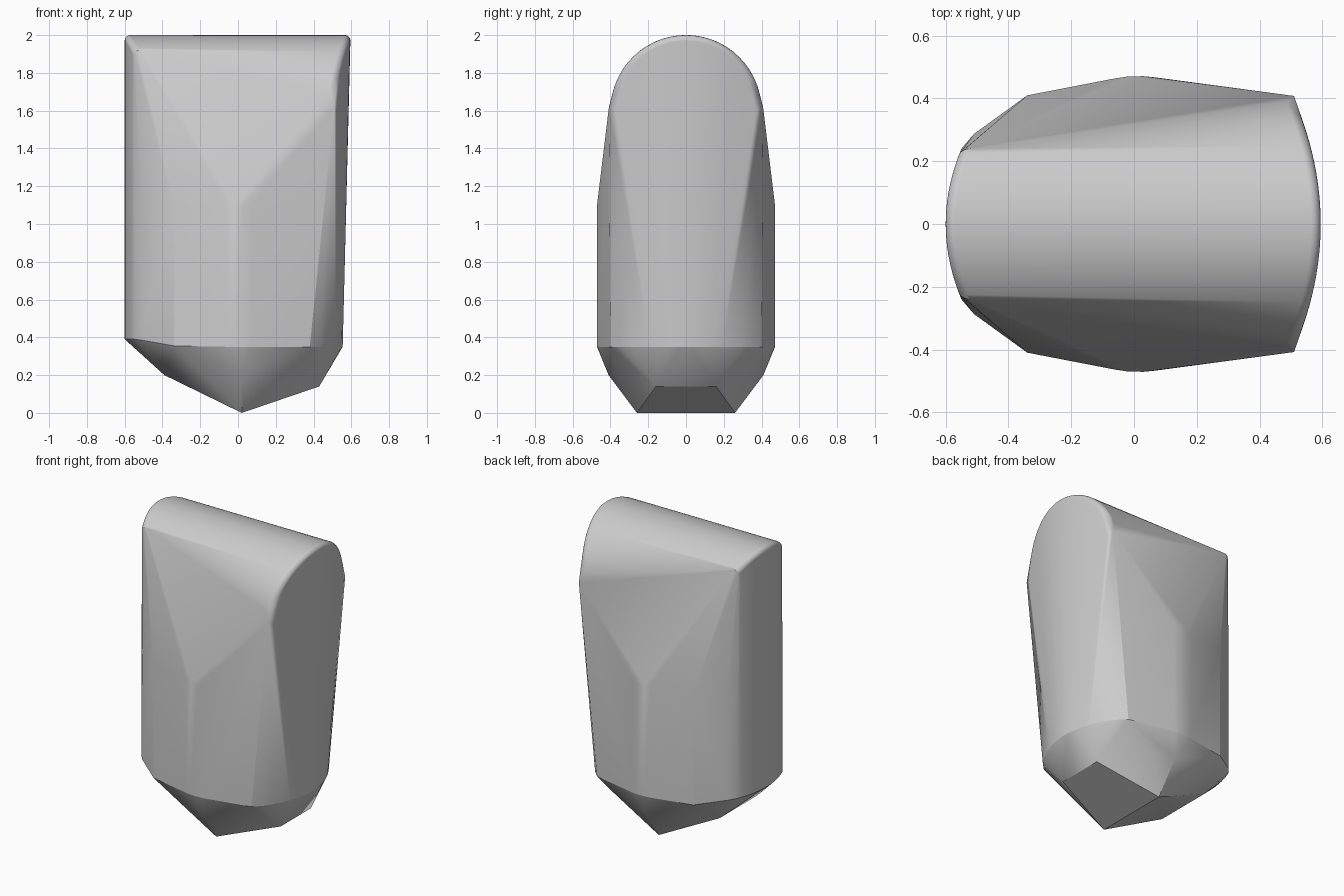
import bpy, bmesh, math

cube = bpy.data.objects.get("Cube")
if cube:
    bpy.data.objects.remove(cube)

mat = bpy.data.materials.new("plain_grey")
mat.use_nodes = True
grey = (0.6, 0.6, 0.6, 1)
mat.diffuse_color = grey
mat.node_tree.nodes["Principled BSDF"].inputs["Base Color"].default_value = grey

RADIUS, CENTRE, FILLET = 0.4, 1.6, 0.03
bm = bmesh.new()


def pair(x, y, z):
    """Add a point and its mirror across the y = 0 plane."""
    for s in ((1, -1) if y > 0.001 else (1,)):
        bm.verts.new((x, s * y, z))


def bowed(end, drop, width, y):
    """Plan curve of an end wall, set back towards its sides."""
    return end - math.copysign(drop, end) * (y / width) ** 2


# Rounded roof: an arc at each end, with a filleted rim
def roof_end(end, drop, width, steps=14):
    limit = math.asin(min(1, width / RADIUS))
    for i in range(steps + 1):
        a = limit * i / steps
        for k in range(7):
            t = math.pi / 2 * k / 6
            r = RADIUS - FILLET * (1 - math.sin(t))
            y = r * math.sin(a)
            inset = math.copysign(FILLET * (1 - math.cos(t)), end)
            pair(bowed(end, drop, width, y) - inset, y, CENTRE + r * math.cos(a))


roof_end(0.595, 0.085, 0.4)
roof_end(-0.6, 0.05, 0.24)
pair(0.51, 0.408, 1.62)


# Foot of each end wall
def wall_foot(end, drop, width, z, steps=6):
    for i in range(steps + 1):
        y = width * (2 * i + 1) / (2 * steps + 1)
        pair(bowed(end, drop, width, y), y, z)


wall_foot(-0.6, 0.05, 0.24, 0.39)
wall_foot(0.555, 0.125, 0.35, 0.35)
pair(0.38, 0.4, 0.35)

# Upright flank ridges, the middle one softly rounded
for x, y, foot in ((-0.51, 0.287, 0.385), (-0.34, 0.41, 0.355), (-0.06, 0.464, 0.35),
                   (-0.02, 0.47, 0.35), (0.03, 0.471, 0.35), (0.07, 0.467, 0.35)):
    pair(x, y, foot)
    pair(x, y, 1.1)

# Faceted underside and keel
for p in ((0.02, 0.26, 0), (0.02, 0.41, 0.2), (0.16, 0.365, 0.2),
          (0.43, 0.16, 0.14), (-0.39, 0.2, 0.2)):
    pair(*p)

# Close the points into one convex body
bmesh.ops.convex_hull(bm, input=bm.verts[:])
loose = [v for v in bm.verts if not v.link_faces]
bmesh.ops.delete(bm, geom=loose, context='VERTS')
bmesh.ops.dissolve_limit(bm, angle_limit=math.radians(0.5),
                         verts=bm.verts[:], edges=bm.edges[:])
bmesh.ops.recalc_face_normals(bm, faces=bm.faces[:])

mesh = bpy.data.meshes.new("faceted_body")
bm.to_mesh(mesh)
bm.free()
mesh.materials.append(mat)
body = bpy.data.objects.new("faceted_body", mesh)
bpy.context.collection.objects.link(body)

# Soft bands between flat facets
bpy.ops.object.select_all(action='DESELECT')
body.select_set(True)
bpy.context.view_layer.objects.active = body
bpy.ops.object.shade_smooth_by_angle(angle=math.radians(17))
weighted = body.modifiers.new("facet_shading", 'WEIGHTED_NORMAL')
weighted.keep_sharp = True
